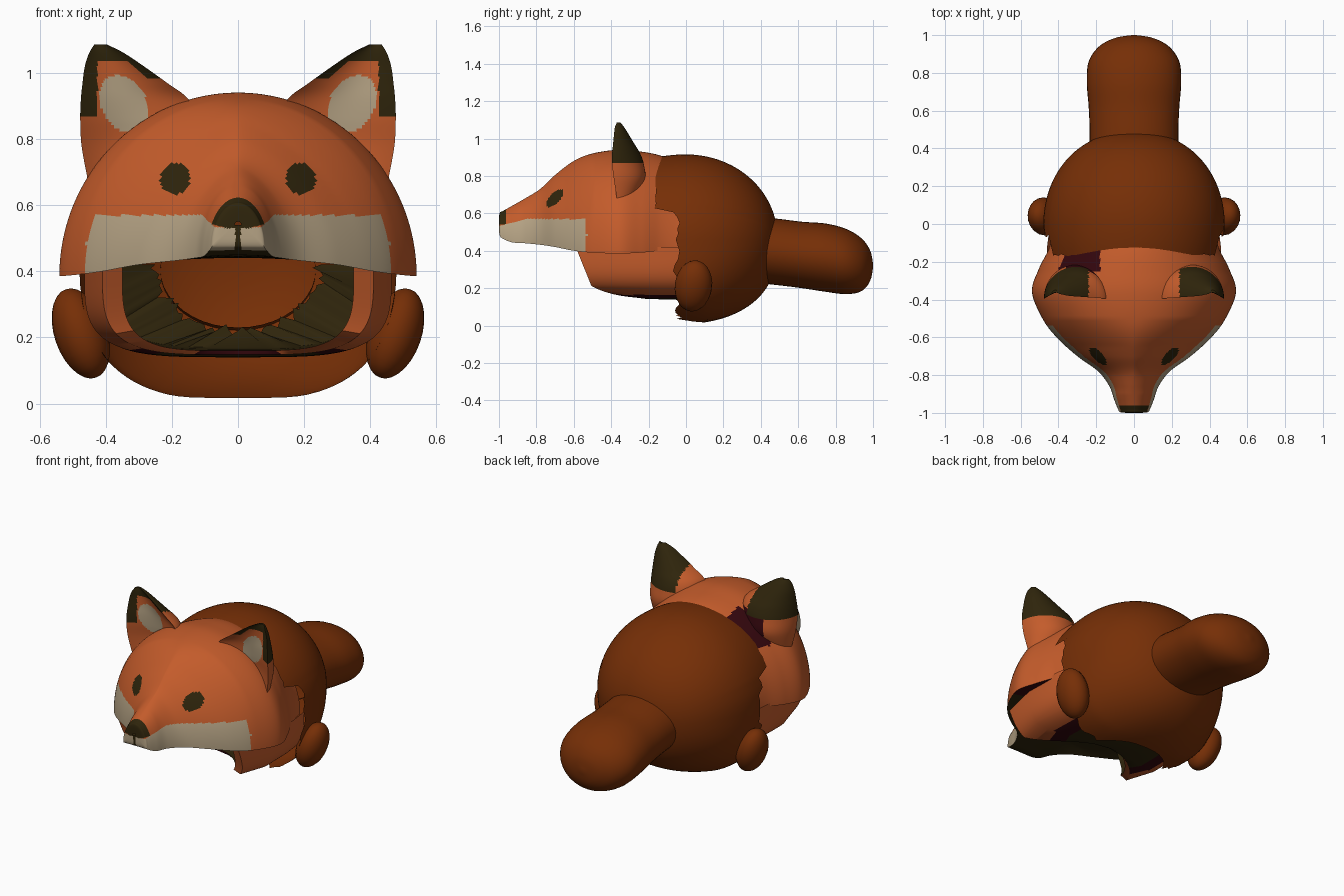
import bpy, bmesh, math, random
from mathutils import Matrix, Euler, Vector

if "Cube" in bpy.data.objects:
    bpy.data.objects.remove(bpy.data.objects["Cube"])

random.seed(4)
COLOURS = [("orange_fur", (.55, .106, .024)), ("brown_fur", (.18, .028, .002)),
           ("dark_olive", (.028, .018, .0035)), ("cream", (.47, .37, .235)),
           ("maroon", (.034, .002, .004))]
ORANGE, BROWN, DARK, CREAM, MAROON = range(5)
MATS = []
for name, c in COLOURS:
    m = bpy.data.materials.new(name)
    m.diffuse_color = (*c, 1)
    m.use_nodes = True
    m.node_tree.nodes["Principled BSDF"].inputs["Base Color"].default_value = m.diffuse_color
    MATS.append(m)


def finish(name, bm, rule, angle=40):
    """Turn a bmesh into an object, colouring each face with rule(centre, normal, tag)."""
    tag = bm.faces.layers.int.get("tag")
    bmesh.ops.recalc_face_normals(bm, faces=bm.faces)
    for f in bm.faces:
        f.material_index = rule(f.calc_center_median(), f.normal, f[tag] if tag else 0)
    me = bpy.data.meshes.new(name)
    bm.to_mesh(me)
    bm.free()
    for m in MATS:
        me.materials.append(m)
    ob = bpy.data.objects.new(name, me)
    bpy.context.collection.objects.link(ob)
    bpy.ops.object.select_all(action='DESELECT')
    ob.select_set(True)
    bpy.context.view_layer.objects.active = ob
    bpy.ops.object.shade_smooth_by_angle(angle=math.radians(angle))
    return ob


def loft(name, rings, rule, closed=True, by_ring=False, cap=False):
    """Skin a list of rings; faces are tagged by ring number or by place in the ring."""
    bm = bmesh.new()
    tag = bm.faces.layers.int.new("tag")
    vs = [[bm.verts.new(p) for p in r] for r in rings]
    n = len(rings[0])
    for i in range(len(vs) - 1):
        for j in range(n if closed else n - 1):
            k = (j + 1) % n
            f = bm.faces.new((vs[i][j], vs[i][k], vs[i + 1][k], vs[i + 1][j]))
            f[tag] = i if by_ring else j
    if cap:
        bm.faces.new(vs[-1])
    return finish(name, bm, rule)


def smooth_stations(st, k):
    """Catmull-Rom through a short list of stations, k steps each."""
    out = []
    for i in range(len(st) - 1):
        a, b, c, d = (st[max(i - 1, 0)], st[i], st[i + 1], st[min(i + 2, len(st) - 1)])
        for s in range(k):
            t = s / k
            out.append([.5 * (2 * q + (r - p) * t + (2 * p - 5 * q + 4 * r - u) * t * t
                              + (3 * q - p - 3 * r + u) * t ** 3)
                        for p, q, r, u in zip(a, b, c, d)])
    return out + [list(st[-1])]


# Head: half-elliptic sections (y, half width, bottom, top) with an arched palate
HEAD = [(0, .42, .40, .83), (-.06, .43, .40, .875), (-.14, .455, .40, .91), (-.24, .505, .39, .93),
        (-.36, .54, .385, .94), (-.5, .485, .39, .92), (-.6, .41, .40, .88), (-.7, .30, .42, .805),
        (-.78, .19, .432, .73), (-.86, .13, .44, .68), (-.93, .105, .445, .64),
        (-.98, .085, .465, .612), (-.997, .07, .485, .60), (-1, .01, .54, .55)]
ARC, PAL = 150, 16


def clamp01(t):
    return max(0, min(1, t))


def head_ring(y, w, zb, zt):
    pts = []
    pinch = 1 + .4 * clamp01((-.5 - y) / .15) * clamp01((y + .9) / .1)   # fuller cheeks, narrower brow
    for j in range(ARC + 1):
        a = math.pi * j / ARC
        c = math.cos(a)
        pts.append((w * math.copysign(abs(c) ** pinch, c), y, zb + (zt - zb) * math.sin(a)))
    for j in range(1, PAL):
        u = -1 + 2 * j / PAL
        pts.append((w * u, y, zb + .1 * (zt - zb) * (1 - u * u) * clamp01((y + 1) / .3)))
    return pts


def head_rule(c, n, j):
    x = abs(c.x)
    if j >= ARC and c.y > -.975:                            # palate
        return MAROON if c.y > -.4 else DARK
    if ((x - .19) / .046) ** 2 + ((c.z - .68) / .048) ** 2 < 1 and c.y < -.5:
        return DARK                                         # eyes
    if c.y < -.962 and c.z > .53 + .25 * max(0, x - .03):
        return DARK                                         # nose
    if c.y < -.93 and x < .008 and c.z < .55:
        return DARK                                         # lip line
    top = .57 if c.y > -.85 else .57 + .25 * (c.y + .85)
    if c.y < -.53 and x < .46 and c.z < top - 3 * max(0, x - .43):
        return CREAM                                        # muzzle
    if c.y > -.25 and -.40 < c.x < -.18 and c.z > .72:
        return MAROON                                       # patch behind one ear
    return ORANGE


loft("head", [head_ring(*s) for s in smooth_stations(HEAD, 9)], head_rule)


# Lower jaw: open U-shaped trough with a floor cut back at the front, and a ragged throat
def jaw_ring(y, w, zb, zt=.42, power=.5, slant=0, recess=0, jag=0):
    pts = []
    for j in range(61):
        a = math.pi + math.pi * j / 60
        c, s = math.cos(a), abs(math.sin(a))
        r = 1 + (random.uniform(-jag, jag) if j % 2 else 0)
        x, d = r * w * math.copysign(abs(c) ** power, c), r * (zt - zb) * s ** power
        back = recess * clamp01(1 - (x / (.9 * w)) ** 2) if d > .6 * (zt - zb) else 0
        pts.append((x, y + slant * d / (zt - zb) + back, zt - d))
    return pts


JAW = [jaw_ring(0, .445, .14), jaw_ring(-.12, .46, .14), jaw_ring(-.35, .465, .142, slant=.03, recess=.12),
       jaw_ring(-.59, .41, .148, slant=.11, recess=.27), jaw_ring(-.57, .35, .16, slant=.10, recess=.26),
       jaw_ring(-.33, .38, .165, slant=.03, recess=.13), jaw_ring(-.08, .375, .17),
       jaw_ring(-.02, .25, .22, power=1, jag=.1)]


def jaw_rule(c, n, i):
    if i >= 4:
        return DARK
    if c.z < .165 and abs(n.z) > .7 and i < 3:
        return DARK if abs(c.x) < .25 else MAROON
    return MAROON if c.z < .155 and i == 3 else ORANGE


loft("lower_jaw", JAW, jaw_rule, closed=False, by_ring=True)

# Body: round shell with a flattened belly, open at the front with a stepped, ragged edge
SEG, STEPS, BACK, FRONT = 96, 30, .49, .60


def body_point(phi, a):
    y = (BACK if phi < math.pi / 2 else FRONT) * math.cos(phi)
    r, c, s = math.sin(phi), math.cos(a), math.sin(a)
    if s < 0:
        p = .72 + .28 * clamp01((y - .1) / .35)             # squarer underneath
        return (.48 * r ** .9 * math.copysign(abs(c) ** p, c), y, .46 - .45 * r ** .75 * (-s) ** p)
    return (.48 * r ** .9 * c, y, .46 + .455 * r ** .97 * s)


def body_edge(a):
    s = math.sin(a)
    if s > .35:
        return -.165 + random.uniform(-.006, .006)
    if s > -.93:
        return -.045 + random.uniform(-.025, .025)
    return -.03 + .13 * clamp01((-s - .93) / .07)


body = [[] for _ in range(STEPS + 1)]
for j in range(SEG):
    a = math.tau * j / SEG
    e = body_edge(a)
    end = math.acos(e / (BACK if e > 0 else FRONT))
    for i in range(STEPS + 1):
        body[i].append(body_point(.01 + (end - .01) * i / STEPS, a))
loft("body", body, lambda c, n, i: BROWN)

# Tail: thick rounded stub (y, half width, bottom, top)
TAIL = [(.36, .235, .23, .585), (.5, .235, .215, .57), (.62, .24, .20, .555), (.75, .25, .18, .545),
        (.86, .24, .168, .515), (.94, .185, .185, .465), (.985, .10, .24, .40), (1, .01, .31, .33)]
tail = [[(w * math.cos(math.tau * j / 40), y,
          (zb + zt) / 2 + (zt - zb) / 2 * math.sin(math.tau * j / 40)) for j in range(40)]
        for y, w, zb, zt in smooth_stations(TAIL, 5)]
loft("tail", tail, lambda c, n, i: BROWN, cap=True)

# Ears: (z, outer x, inner x, front y, back y), scooped in front, rounded behind
EAR = [(.68, .455, .24, -.37, -.27), (.78, .473, .16, -.385, -.22), (.86, .477, .135, -.395, -.225),
       (.92, .475, .15, -.395, -.245), (.97, .47, .215, -.39, -.275), (1.02, .463, .285, -.385, -.305),
       (1.06, .45, .345, -.38, -.33), (1.085, .435, .395, -.37, -.35)]
EN = 40


def ear_ring(s, z, xo, xi, yf, yb):
    pts = []
    for j in range(EN + 1):                                 # scooped front
        u = 1 - 2 * j / EN
        pts.append((s * ((xo + xi) / 2 + u * (xo - xi) / 2), yf + .35 * (yb - yf) * (1 - u * u), z))
    for j in range(1, EN):                                  # rounded back
        a = math.pi * j / EN
        pts.append((s * ((xo + xi) / 2 - math.cos(a) * (xo - xi) / 2), yf + (yb - yf) * math.sin(a), z))
    return pts


def ear_rule(c, n, j):
    x = abs(c.x)
    if j >= EN:                                             # back of the ear
        if c.z > .865 and x > .24:
            return DARK
        return MAROON if -.36 < c.x < 0 and c.z < .9 else ORANGE
    if c.z > 1.035 or (x > .425 and c.z > .865) or (j > .8 * EN and c.z > .98):
        return DARK
    lean = x - .345 - .25 * (c.z - .91)
    if (lean / .072) ** 2 + ((c.z - .905) / .088) ** 2 < 1:
        return CREAM
    return ORANGE


for side, s in (("left", -1), ("right", 1)):
    rings = [ear_ring(s, *st) for st in smooth_stations(EAR, 8)]
    loft(side + "_ear", rings, ear_rule, cap=True)

    # Paws: small flattened pads on the flanks, leaning inward at the bottom
    bm = bmesh.new()
    bmesh.ops.create_uvsphere(bm, u_segments=20, v_segments=14, radius=1)
    bm.transform(Matrix.LocRotScale(Vector((s * .475, .04, .212)), Euler((-.12, s * .33, 0)),
                                    Vector((.08, .10, .142))))
    finish(side + "_paw", bm, lambda c, n, i: BROWN)
